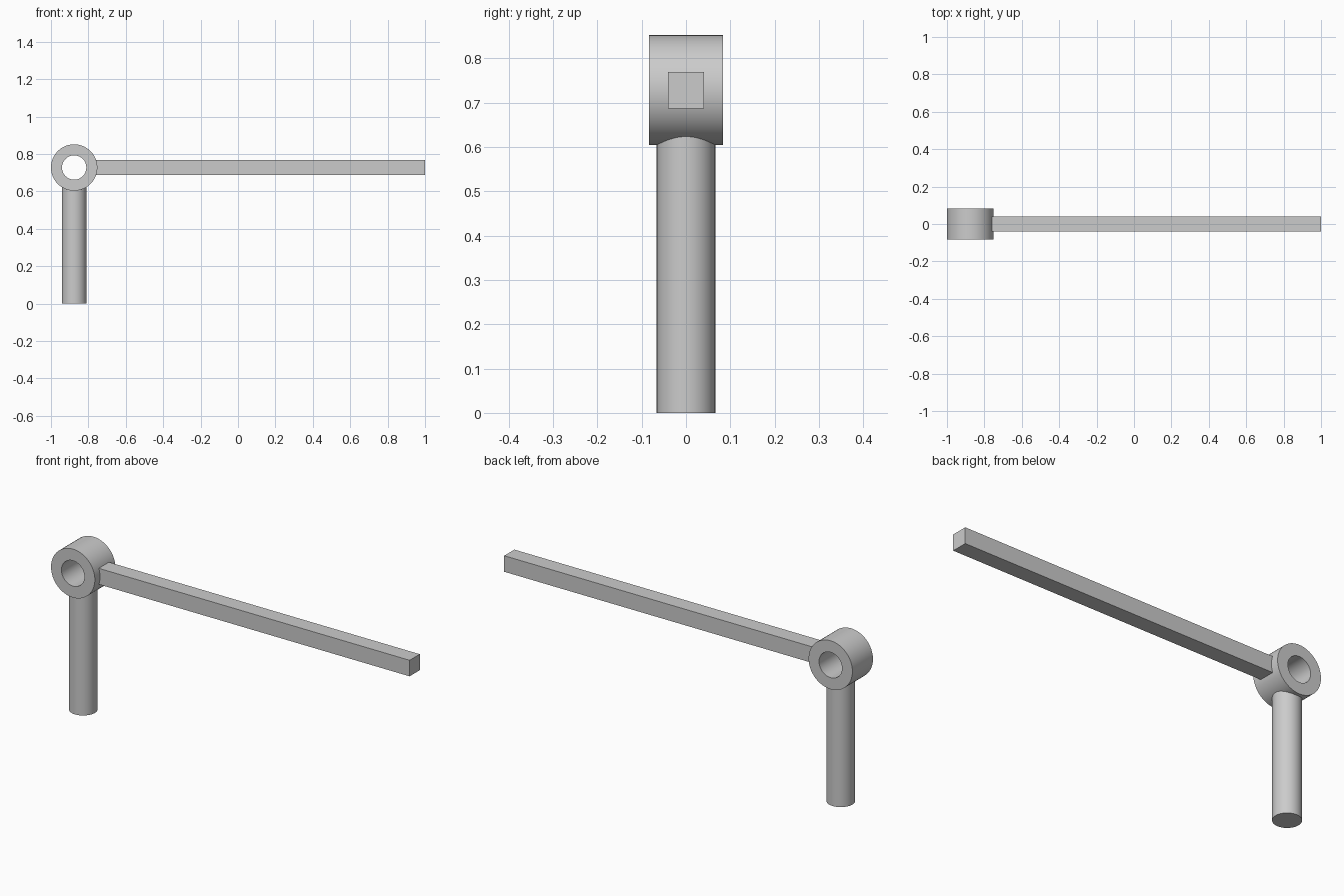
import bpy
import math

cube = bpy.data.objects.get("Cube")
if cube:
    bpy.data.objects.remove(cube, do_unlink=True)

HUB_X, HUB_Z = -0.876, 0.728
HUB_R, HOLE_R, HUB_DEPTH = 0.124, 0.065, 0.166
POST_R, POST_TOP = 0.066, 0.63
BAR_SIZE, BAR_START, BAR_END = 0.082, -0.78, 1.0
SIDES = 64

grey = bpy.data.materials.new("light_grey")
grey.use_nodes = True
colour = (0.6, 0.6, 0.6, 1)
grey.diffuse_color = colour
grey.node_tree.nodes["Principled BSDF"].inputs["Base Color"].default_value = colour


def finish(name):
    """Name the active object, colour it and smooth its round sides."""
    obj = bpy.context.object
    obj.name = name
    obj.data.materials.append(grey)
    bpy.ops.object.shade_smooth_by_angle(angle=math.radians(30))
    return obj


def make_ring(name, x, z, outer, inner, depth):
    """Thick tube along y, swept from a rectangular section."""
    section = [(inner, -depth / 2), (outer, -depth / 2),
               (outer, depth / 2), (inner, depth / 2)]
    verts, faces = [], []
    n = len(section)
    for i in range(SIDES):
        a = 2 * math.pi * i / SIDES
        verts += [(r * math.cos(a), y, r * math.sin(a)) for r, y in section]
        j = (i + 1) % SIDES
        for k in range(n):
            m = (k + 1) % n
            faces.append((i * n + k, i * n + m, j * n + m, j * n + k))
    mesh = bpy.data.meshes.new(name)
    mesh.from_pydata(verts, [], faces)
    obj = bpy.data.objects.new(name, mesh)
    obj.location = (x, 0, z)
    bpy.context.collection.objects.link(obj)
    bpy.ops.object.select_all(action="DESELECT")
    obj.select_set(True)
    bpy.context.view_layer.objects.active = obj
    return finish(name)


# Hub with a through hole
make_ring("hub_ring", HUB_X, HUB_Z, HUB_R, HOLE_R, HUB_DEPTH)

# Round post, ending inside the hub wall
bpy.ops.mesh.primitive_cylinder_add(vertices=SIDES, radius=POST_R, depth=POST_TOP,
                                    location=(HUB_X, 0, POST_TOP / 2))
finish("post")

# Square bar, starting inside the hub wall
bpy.ops.mesh.primitive_cube_add(size=1, location=((BAR_START + BAR_END) / 2, 0, HUB_Z))
bpy.context.object.scale = (BAR_END - BAR_START, BAR_SIZE, BAR_SIZE)
bpy.ops.object.transform_apply(location=False, rotation=False, scale=True)
finish("square_bar")
